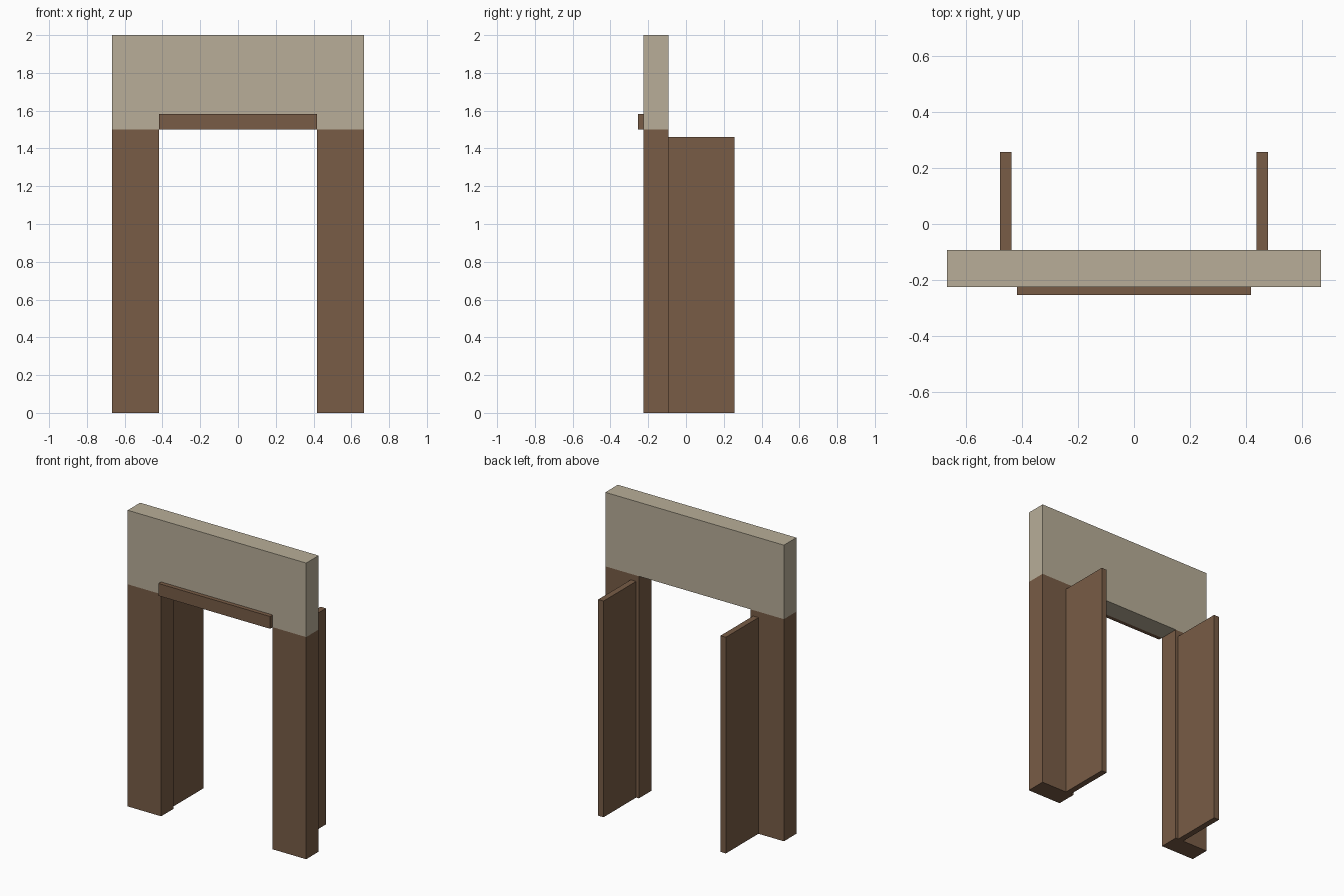
import bpy
import bmesh

if "Cube" in bpy.data.objects:
    bpy.data.objects.remove(bpy.data.objects["Cube"])


def material(name, color):
    m = bpy.data.materials.new(name)
    m.diffuse_color = (*color, 1.0)
    m.use_nodes = True
    m.node_tree.nodes["Principled BSDF"].inputs["Base Color"].default_value = m.diffuse_color
    return m


wood = material("brown wood", (0.188, 0.107, 0.061))
plaster = material("cream plaster", (0.479, 0.423, 0.314))


def box(name, x, y, z, mat):
    """Axis-aligned box from (min, max) ranges."""
    bm = bmesh.new()
    bmesh.ops.create_cube(bm, size=1.0)
    for v in bm.verts:
        v.co = [r[0] if c < 0 else r[1] for c, r in zip(v.co, (x, y, z))]
    mesh = bpy.data.meshes.new(name)
    bm.to_mesh(mesh)
    bm.free()
    mesh.materials.append(mat)
    obj = bpy.data.objects.new(name, mesh)
    bpy.context.collection.objects.link(obj)
    return obj


WALL_Y = (-0.225, -0.092)

# Upper wall and the trim board across the opening
box("lintel", (-0.667, 0.667), WALL_Y, (1.5, 2.0), plaster)
box("trim_board", (-0.417, 0.417), (-0.253, -0.225), (1.5, 1.583), wood)

# Posts and the open door leaves behind them, on both sides
for side, s in (("left", -1), ("right", 1)):
    box(side + "_post", sorted((s * 0.417, s * 0.667)), WALL_Y, (0.0, 1.5), wood)
    box(side + "_door", sorted((s * 0.437, s * 0.477)), (-0.092, 0.256), (0.0, 1.46), wood)
